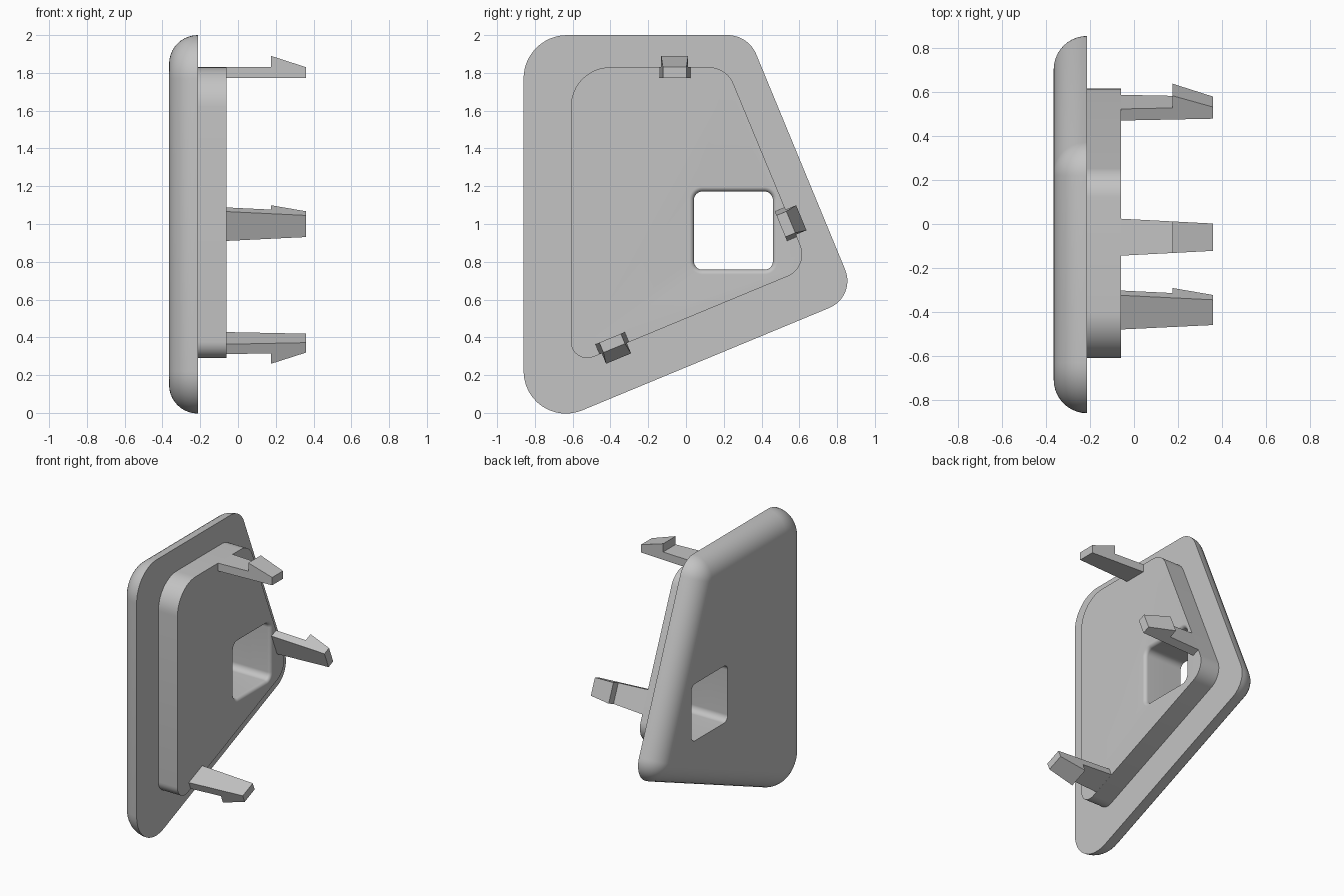
import bpy, bmesh, math
from mathutils import Vector

cube = bpy.data.objects.get("Cube")
if cube:
    bpy.data.objects.remove(cube, do_unlink=True)

grey = bpy.data.materials.new("light grey")
grey.use_nodes = True
grey.diffuse_color = (0.55, 0.55, 0.55, 1)
grey.node_tree.nodes["Principled BSDF"].inputs["Base Color"].default_value = (0.55, 0.55, 0.55, 1)

ARC = 12  # segments per rounded corner


def outline(corners, inset):
    """Rounded polygon in the y-z plane, counter-clockwise, shrunk by inset."""
    pts = []
    for i, (y, z, r) in enumerate(corners):
        p = Vector((y, z))
        d_in = (p - Vector(corners[i - 1][:2])).normalized()
        d_out = (Vector(corners[(i + 1) % len(corners)][:2]) - p).normalized()
        turn = math.atan2(d_in.x * d_out.y - d_in.y * d_out.x, d_in.dot(d_out))
        centre = p + (d_out - d_in).normalized() * r / math.cos(turn / 2)
        start = math.atan2(-d_in.x, d_in.y)
        for k in range(ARC + 1):
            a = start + turn * k / ARC
            pts.append(centre + (r - inset) * Vector((math.cos(a), math.sin(a))))
    return pts


def make_object(name, rings):
    """Skin a stack of closed point rings and cap both ends."""
    bm = bmesh.new()
    loops = [[bm.verts.new(p) for p in ring] for ring in rings]
    n = len(loops[0])
    for a, b in zip(loops, loops[1:]):
        for i in range(n):
            j = (i + 1) % n
            bm.faces.new((a[i], a[j], b[j], b[i]))
    bm.faces.new(loops[0])
    bm.faces.new(loops[-1])
    bmesh.ops.recalc_face_normals(bm, faces=bm.faces)
    mesh = bpy.data.meshes.new(name)
    bm.to_mesh(mesh)
    bm.free()
    mesh.materials.append(grey)
    obj = bpy.data.objects.new(name, mesh)
    bpy.context.collection.objects.link(obj)
    return obj


def loft(name, corners, stations):
    return make_object(name, [[(x, p.x, p.y) for p in outline(corners, inset)]
                              for x, inset in stations])


def activate(obj):
    bpy.ops.object.select_all(action='DESELECT')
    obj.select_set(True)
    bpy.context.view_layer.objects.active = obj


BACK, RIM, FACE = -0.365, -0.213, -0.06
quarter = [math.pi / 2 * k / 10 for k in range(11)]

# Cover plate with a fully rounded rear edge
R = RIM - BACK
plate_corners = [(-0.86, -0.115, 0.224), (0.902, 0.615, 0.155),
                 (0.33, 2.0, 0.165), (-0.86, 2.0, 0.23)]
plate = loft("cover_plate", plate_corners,
             [(RIM - R * math.cos(a), R * (1 - math.sin(a))) for a in quarter])

# Raised boss
boss_corners = [(-0.61, 0.247, 0.087), (0.654, 0.771, 0.127),
                (0.215, 1.83, 0.142), (-0.61, 1.83, 0.21)]
boss = loft("raised_boss", boss_corners, [(RIM - 0.02, 0), (FACE, 0)])

# Square opening with a flared mouth
F = 0.025
hole = [(0.042, 0.758, 0.045), (0.46, 0.758, 0.045),
        (0.46, 1.172, 0.045), (0.042, 1.172, 0.045)]
flare = [(FACE - F * (1 - math.sin(a)), -F * (1 - math.cos(a))) for a in quarter]
cutter = loft("opening_cutter", hole, [(-0.5, 0)] + flare + [(0, -F)])
cutter.hide_render = True
for obj in (plate, boss):
    activate(obj)
    mod = obj.modifiers.new("opening", 'BOOLEAN')
    mod.operation = 'DIFFERENCE'
    mod.solver = 'EXACT'
    mod.object = cutter
    bpy.ops.object.modifier_apply(modifier=mod.name)
    bpy.ops.object.shade_smooth_by_angle(angle=math.radians(30))
bpy.data.objects.remove(cutter, do_unlink=True)

# Snap clips: tapered arms with a hooked outer side
TIP, HOOK = 0.36, 0.175
profile = [(FACE, -0.057), (TIP, -0.057), (TIP, 0), (HOOK, 0.06), (HOOK, 0), (FACE, 0)]


def clip(name, y, z, angle):
    out = Vector((0, math.cos(angle), math.sin(angle)))
    side = Vector((0, -out.z, out.y))
    rings = []
    for s in (-1, 1):
        ring = []
        for x, h in profile:
            half = 0.084 - 0.022 * (x - FACE) / (TIP - FACE)
            ring.append(Vector((x, y, z)) + out * h + side * s * half)
        rings.append(ring)
    make_object(name, rings)


clip("top_clip", -0.06, 1.83, math.radians(90))
clip("side_clip", 0.555, 1.01, math.radians(22.5))
clip("lower_clip", -0.38, 0.343, math.radians(-67.5))
